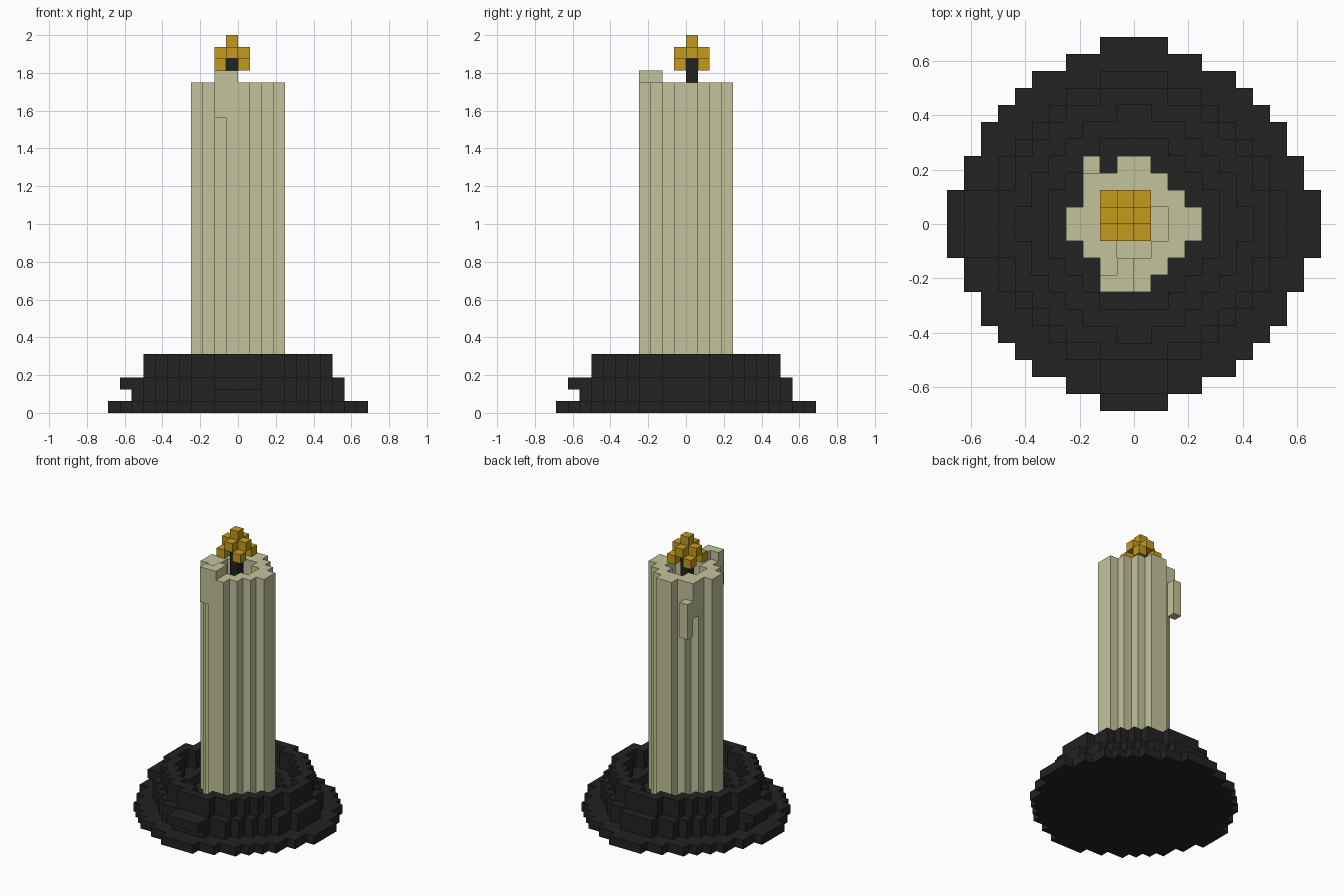
import bpy, bmesh
from mathutils import Vector

UNIT = 0.0625

cube = bpy.data.objects.get("Cube")
if cube:
    bpy.data.objects.remove(cube, do_unlink=True)


def make_material(name, rgb):
    mat = bpy.data.materials.new(name)
    mat.use_nodes = True
    mat.diffuse_color = (*rgb, 1)
    bsdf = mat.node_tree.nodes["Principled BSDF"]
    bsdf.inputs["Base Color"].default_value = (*rgb, 1)
    bsdf.inputs["Roughness"].default_value = 0.9
    return mat


wax = make_material("pale wax", (0.55, 0.55, 0.335))
black = make_material("charcoal black", (0.016, 0.016, 0.016))
gold = make_material("flame gold", (0.55, 0.33, 0.012))


def box(x0, x1, y0, y1, z0, z1):
    """Set of grid cells filling a box."""
    return {(x, y, z) for x in range(x0, x1) for y in range(y0, y1)
            for z in range(z0, z1)}


def disk(rows, z0, z1):
    """Stepped disk: half width of each row, counted out from the middle."""
    cells = set()
    for i, half in enumerate(rows):
        cells |= box(-half, half, i, i + 1, z0, z1)
        cells |= box(-half, half, -i - 1, -i, z0, z1)
    return cells


def build(name, cells, mat):
    """Mesh the outer skin of a set of cells and merge its flat faces."""
    bm = bmesh.new()
    verts = {}

    def vert(p):
        key = tuple(round(c) for c in p)
        if key not in verts:
            verts[key] = bm.verts.new(Vector(key) * UNIT)
        return verts[key]

    for cell in cells:
        for axis in range(3):
            for side in (0, 1):
                step = Vector((0, 0, 0))
                step[axis] = 1 if side else -1
                if tuple(round(c) for c in Vector(cell) + step) in cells:
                    continue
                u, v = Vector((0, 0, 0)), Vector((0, 0, 0))
                u[(axis + 1) % 3] = 1
                v[(axis + 2) % 3] = 1
                corner = Vector(cell)
                corner[axis] += side
                loop = [corner, corner + u, corner + u + v, corner + v]
                if not side:
                    loop.reverse()
                bm.faces.new([vert(p) for p in loop])
    bmesh.ops.dissolve_limit(bm, angle_limit=0.01, verts=bm.verts[:],
                             edges=bm.edges[:])
    mesh = bpy.data.meshes.new(name)
    bm.to_mesh(mesh)
    bm.free()
    mesh.materials.append(mat)
    obj = bpy.data.objects.new(name, mesh)
    bpy.context.collection.objects.link(obj)
    return obj


# Stepped outlines, from the widest to the narrowest
plate_rows = [11, 11, 10, 10, 9, 9, 8, 7, 6, 4, 2]
step_rows = [9, 9, 8, 8, 7, 6, 5, 4, 2]
rim_rows = [8, 8, 7, 7, 6, 5, 4, 2]
bowl_rows = [7, 6, 6, 5, 4, 3, 1]
socket_rows = [5, 5, 4, 3, 2]
candle_rows = [4, 3, 2, 1]
well_rows = [2, 1]

# Holder: plate, step with two lugs, and hollow rim
holder = disk(plate_rows, 0, 1) | disk(step_rows, 1, 3)
holder |= box(-10, -9, -2, 2, 2, 3) | box(-2, 2, -10, -9, 2, 3)
holder -= disk(socket_rows, 2, 3)
holder |= disk(rim_rows, 3, 5) - disk(bowl_rows, 3, 5)
build("candle_holder", holder, black)

# Candle: fluted column with a melted well
candle = disk(candle_rows, 2, 28) - disk(well_rows, 26, 28)
# Front lip and drip
candle |= box(-2, -1, -4, -3, 25, 28)
candle |= box(-2, 0, -4, -3, 28, 29) | box(-1, 0, -3, -2, 28, 29)
# Back drip
candle |= box(-3, -2, 2, 3, 24, 28) | box(-3, -2, 3, 4, 22, 26)
build("candle", candle, wax)

# Wick
build("wick", box(-1, 0, 0, 1, 26, 30), black)

# Flame: four low corners, a cross above and a tip
flame = {(x, y, 29) for x in (-2, 0) for y in (-1, 1)}
flame |= box(-2, 1, 0, 1, 30, 31) | box(-1, 0, -1, 2, 30, 31)
flame |= box(-1, 0, 0, 1, 31, 32)
build("flame", flame, gold)
